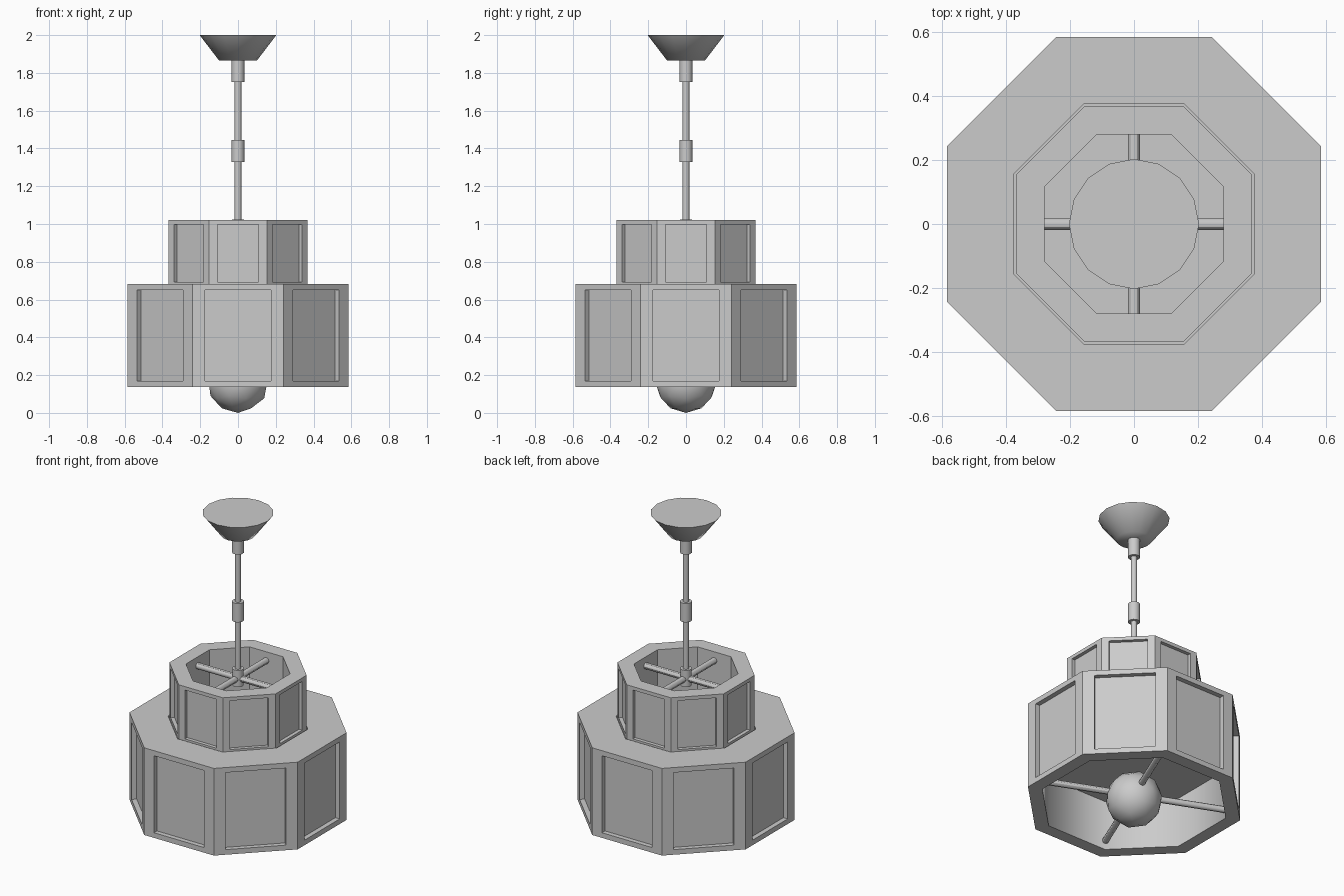
import bpy, bmesh
from math import pi, cos, sin
from mathutils import Matrix, Vector

cube = bpy.data.objects.get("Cube")
if cube:
    bpy.data.objects.remove(cube)

grey = bpy.data.materials.new("matte_grey")
grey.use_nodes = True
grey.diffuse_color = (0.6, 0.6, 0.6, 1)
grey.node_tree.nodes["Principled BSDF"].inputs["Base Color"].default_value = (0.6, 0.6, 0.6, 1)


def finish(name, bm):
    bmesh.ops.recalc_face_normals(bm, faces=bm.faces)
    mesh = bpy.data.meshes.new(name)
    bm.to_mesh(mesh)
    bm.free()
    mesh.materials.append(grey)
    obj = bpy.data.objects.new(name, mesh)
    bpy.context.collection.objects.link(obj)
    return obj


def smooth(obj, angle):
    bpy.ops.object.select_all(action='DESELECT')
    obj.select_set(True)
    bpy.context.view_layer.objects.active = obj
    bpy.ops.object.shade_smooth_by_angle(angle=angle)


def octagon(bm, apothem, z):
    r = apothem / cos(pi / 8)
    return [bm.verts.new((r * cos(a), r * sin(a), z))
            for a in [(k + 0.5) * pi / 4 for k in range(8)]]


def shade(name, outer, inner, well, bottom, top, floor, ceiling, border, rim, depth):
    """Octagonal drum: open recess below the ceiling, open well above the floor."""
    bm = bmesh.new()
    rings = [octagon(bm, r, z) for r, z in
             ((inner, ceiling), (inner, bottom), (outer, bottom), (outer, top),
              (well, top), (well, floor))]
    sides = []
    for i, (a, b) in enumerate(zip(rings, rings[1:])):
        for k in range(8):
            n = (k + 1) % 8
            f = bm.faces.new((a[k], a[n], b[n], b[k]))
            f.smooth = i == 0
            if i == 2:
                sides.append(f)
    bm.faces.new(rings[0])
    bm.faces.new(rings[-1])
    bmesh.ops.recalc_face_normals(bm, faces=bm.faces)
    # Framed panels, sunk straight back from each side
    for f in sides:
        normal = f.normal.copy()
        side = Vector((-normal.y, normal.x, 0))
        middle = f.calc_center_median()
        half_w = outer * (2 ** 0.5 - 1)
        bmesh.ops.inset_individual(bm, faces=[f], thickness=0.01)
        for v in f.verts:
            s = 1 if (v.co - middle).dot(side) > 0 else -1
            z = top - rim if v.co.z > middle.z else bottom + rim
            v.co = middle + side * s * (half_w - border)
            v.co.z = z
        bmesh.ops.inset_individual(bm, faces=[f], thickness=0)
        for v in f.verts:
            v.co -= normal * depth
    return finish(name, bm)


def turned(name, r1, r2, z1, z2, angle=pi / 6):
    bm = bmesh.new()
    bmesh.ops.create_cone(bm, cap_ends=True, segments=16, radius1=r1, radius2=r2,
                          depth=z2 - z1, matrix=Matrix.Translation((0, 0, (z1 + z2) / 2)))
    smooth(finish(name, bm), angle)


def spokes(name, length, radius, z, turn):
    for k in range(4):
        bm = bmesh.new()
        place = (Matrix.Translation((0, 0, z)) @ Matrix.Rotation(turn + k * pi / 2, 4, 'Z')
                 @ Matrix.Rotation(pi / 2, 4, 'Y') @ Matrix.Translation((0, 0, length / 2)))
        bmesh.ops.create_cone(bm, cap_ends=True, segments=12, radius1=radius,
                              radius2=radius, depth=length, matrix=place)
        smooth(finish(f"{name}_{k + 1}", bm), pi / 6)


# Stacked shades, the upper one seated in a shallow well of the lower one
shade("lower_shade", 0.584, 0.505, 0.376, 0.136, 0.683, 0.665, 0.45, 0.068, 0.032, 0.03)
shade("upper_shade", 0.369, 0.28, 0.28, 0.67, 1.02, 0.685, 0.68, 0.043, 0.022, 0.022)

# Stem, sleeves and ceiling cup
turned("stem", 0.018, 0.018, 0.93, 1.88)
turned("hub", 0.033, 0.033, 0.92, 1.025)
turned("middle_sleeve", 0.034, 0.034, 1.327, 1.445)
turned("top_sleeve", 0.034, 0.034, 1.752, 1.875)
turned("ceiling_cup", 0.10, 0.203, 1.865, 2.0, pi / 3)

# Support spokes
spokes("upper_spoke", 0.285, 0.019, 0.965, 0)
spokes("lower_spoke", 0.54, 0.019, 0.19, -pi / 8)

# Faceted globe lamp
bm = bmesh.new()
bmesh.ops.create_icosphere(bm, subdivisions=2, radius=0.163,
                           matrix=Matrix.Translation((0, 0, 0.163)))
smooth(finish("globe_lamp", bm), pi / 4)
